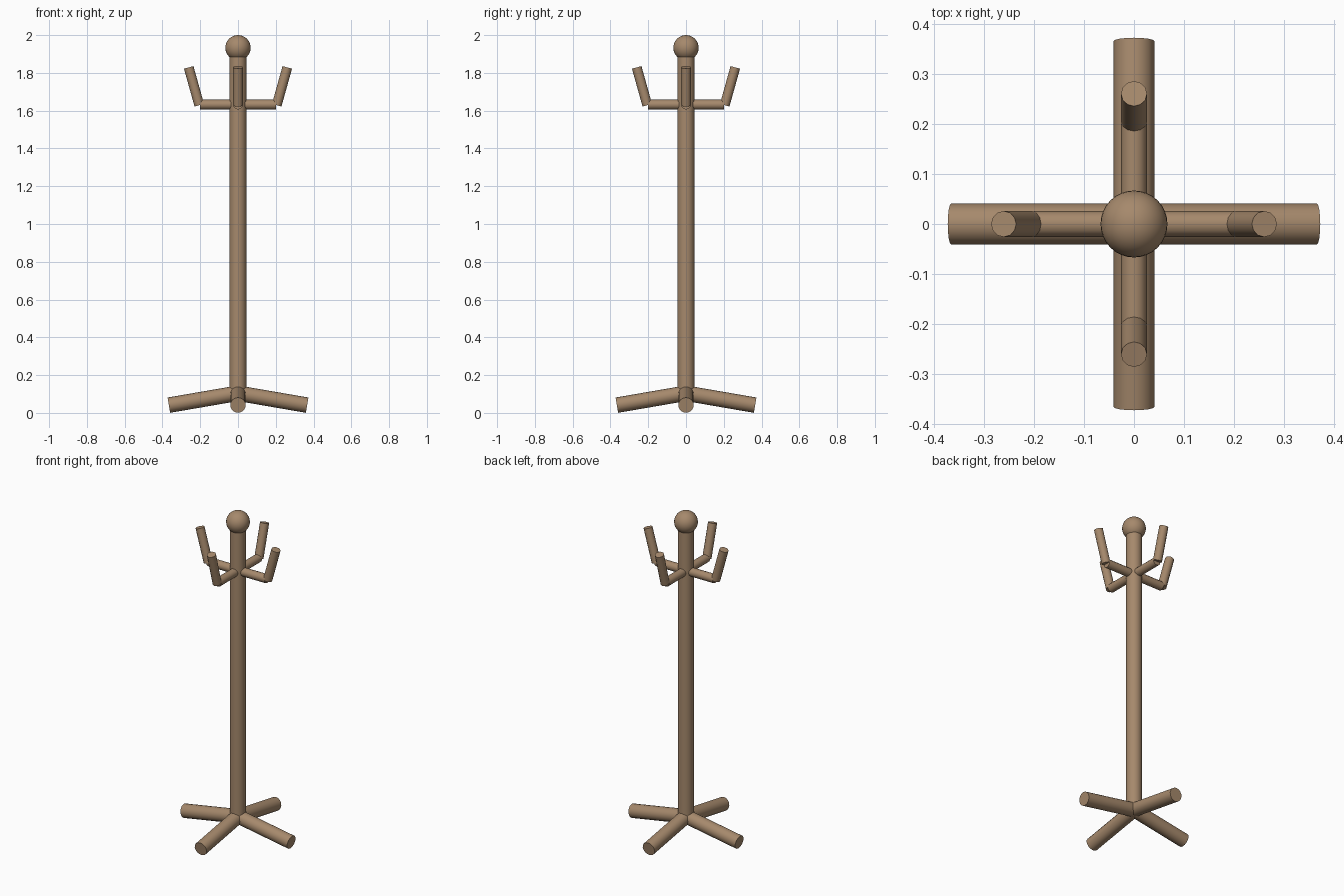
import bpy
import math
from mathutils import Vector, Matrix

cube = bpy.data.objects.get("Cube")
if cube:
    bpy.data.objects.remove(cube, do_unlink=True)

# One wood colour for the whole stand
wood = bpy.data.materials.new("warm_brown_wood")
wood.use_nodes = True
colour = (0.38, 0.25, 0.15, 1)
wood.diffuse_color = colour
wood.node_tree.nodes["Principled BSDF"].inputs["Base Color"].default_value = colour


def finish(name):
    obj = bpy.context.object
    obj.name = name
    obj.data.materials.append(wood)
    bpy.ops.object.shade_smooth_by_angle(angle=math.radians(40))


def rod(name, start, end, radius, sides):
    """Straight capped cylinder between two points."""
    start, end = Vector(start), Vector(end)
    axis = end - start
    bpy.ops.mesh.primitive_cylinder_add(
        vertices=sides, radius=radius, depth=axis.length,
        location=(start + end) / 2,
        rotation=axis.to_track_quat('Z', 'Y').to_euler())
    finish(name)


# Central pole and ball finial
rod("pole", (0, 0, 0.09), (0, 0, 1.93), 0.045, 16)
bpy.ops.mesh.primitive_uv_sphere_add(segments=32, ring_count=16, radius=0.067,
                                     location=(0, 0, 1.933))
finish("ball_finial")

# Four sloping feet and four bent hooks
for i, side in enumerate(("left", "back", "right", "front")):
    turn = Matrix.Rotation(i * math.pi / 2, 3, 'Z')

    def at(x, z):
        return turn @ Vector((x, 0, z))

    rod(side + "_foot", at(0, 0.104), at(0.366, 0.041), 0.041, 16)
    rod(side + "_hook_arm", at(0, 1.632), at(0.2, 1.632), 0.026, 12)
    rod(side + "_hook_peg", at(0.205, 1.629), at(0.261, 1.829), 0.026, 12)
